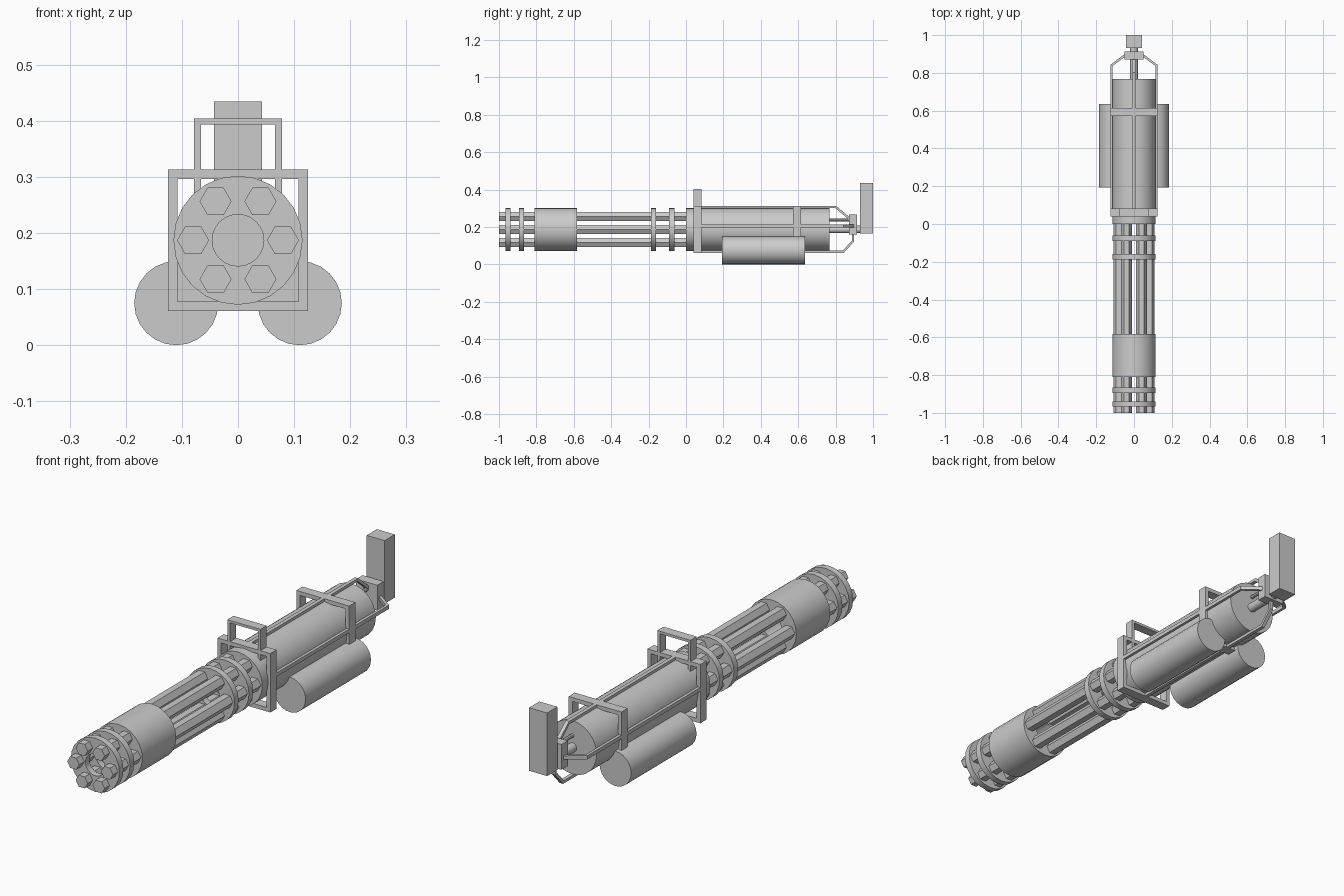
import bpy, bmesh, math
from mathutils import Vector

if "Cube" in bpy.data.objects:
    bpy.data.objects.remove(bpy.data.objects["Cube"])

ZC = 0.187   # height of the main axis
R = 0.115    # radius of body and barrel rings


def make(name, verts, faces, smooth=False):
    me = bpy.data.meshes.new(name)
    me.from_pydata(verts, [], faces)
    bm = bmesh.new()
    bm.from_mesh(me)
    bmesh.ops.recalc_face_normals(bm, faces=bm.faces)
    bm.to_mesh(me)
    bm.free()
    ob = bpy.data.objects.new(name, me)
    bpy.context.collection.objects.link(ob)
    if smooth:
        bpy.context.view_layer.objects.active = ob
        ob.select_set(True)
        bpy.ops.object.shade_smooth_by_angle(angle=math.radians(40))
        ob.select_set(False)
    return ob


def circle(x, z, r, y, n):
    return [(x + r * math.cos(2 * math.pi * i / n), y, z + r * math.sin(2 * math.pi * i / n))
            for i in range(n)]


def rod(name, x, z, r, y0, y1, n=24, smooth=True):
    quads = [(i, (i + 1) % n, n + (i + 1) % n, n + i) for i in range(n)]
    return make(name, circle(x, z, r, y0, n) + circle(x, z, r, y1, n),
                quads + [tuple(range(n)), tuple(range(n, 2 * n))], smooth)


def ring(name, r_out, r_in, y0, y1, n=24):
    loops = [(r_out, y0), (r_out, y1), (r_in, y1), (r_in, y0)]
    verts = [v for r, y in loops for v in circle(0, ZC, r, y, n)]
    faces = [(k * n + i, k * n + (i + 1) % n, (k + 1) % 4 * n + (i + 1) % n, (k + 1) % 4 * n + i)
             for k in range(4) for i in range(n)]
    return make(name, verts, faces, True)


def box(name, x0, x1, y0, y1, z0, z1):
    v = [(x, y, z) for x in (x0, x1) for y in (y0, y1) for z in (z0, z1)]
    f = [(0, 1, 3, 2), (4, 6, 7, 5), (0, 4, 5, 1), (2, 3, 7, 6), (0, 2, 6, 4), (1, 5, 7, 3)]
    return make(name, v, f)


def frame(name, hx, z0, z1, t, y0, y1):
    """Closed rectangular frame of bar thickness t."""
    outer = [(-hx, z0), (hx, z0), (hx, z1), (-hx, z1)]
    inner = [(-hx + t, z0 + t), (hx - t, z0 + t), (hx - t, z1 - t), (-hx + t, z1 - t)]
    verts = [(x, y, z) for y in (y0, y1) for x, z in outer + inner]
    faces = []
    for i in range(4):
        j = (i + 1) % 4
        faces += [(i, j, 4 + j, 4 + i), (8 + i, 8 + j, 12 + j, 12 + i),
                  (i, j, 8 + j, 8 + i), (4 + i, 4 + j, 12 + j, 12 + i)]
    return make(name, verts, faces)


def rail(name, path, place, w=0.016, t=0.012):
    """Flat bar along a path of (y, offset) points; place maps (y, offset, side) to 3D."""
    pts = [Vector(p) for p in path]
    verts = []
    for i, p in enumerate(pts):
        dirs = [(b - a).normalized() for a, b in zip(pts, pts[1:])]
        a, b = dirs[max(i - 1, 0)], dirs[min(i, len(dirs) - 1)]
        m = (a + b).normalized()
        n = Vector((-m.y, m.x)) * (t / 2 / m.dot(a))
        for q, s in ((p + n, -w / 2), (p + n, w / 2), (p - n, w / 2), (p - n, -w / 2)):
            verts.append(place(q.x, q.y, s))
    last = 4 * (len(pts) - 1)
    faces = [(0, 1, 2, 3), tuple(range(last, last + 4))]
    for k in range(0, last, 4):
        faces += [(k + i, k + (i + 1) % 4, k + 4 + (i + 1) % 4, k + 4 + i) for i in range(4)]
    return make(name, verts, faces)


# Six hexagonal barrels
for i in range(6):
    a = i * math.pi / 3
    rod("barrel", 0.08 * math.cos(a), ZC + 0.08 * math.sin(a), 0.0285, -1.0, 0.01, 6, False)

# Barrel clamps and thick sleeve
for y0, y1 in ((-0.966, -0.939), (-0.894, -0.866), (-0.188, -0.16), (-0.09, -0.062)):
    ring("barrel_clamp", R, 0.046, y0, y1)
ring("barrel_sleeve", R, 0.046, -0.811, -0.582)

# Main body
rod("front_plate", 0, ZC, R, 0.0, 0.045)
rod("body", 0, ZC, R, 0.043, 0.768)

# Square frames and the carry handle
frame("front_frame", 0.125, 0.061, 0.313, 0.017, 0.04, 0.082)
frame("rear_frame", 0.125, 0.061, 0.313, 0.017, 0.573, 0.615)
for s in (-1, 1):
    x = sorted((s * 0.066, s * 0.0785))
    box("handle_post", *x, 0.04, 0.082, 0.26, 0.404)
box("handle_bar", -0.066, 0.066, 0.04, 0.082, 0.393, 0.404)

# Rails running back to the rear block
rail("top_rail", [(0.05, 0.307), (0.80, 0.307), (0.88, 0.24)], lambda y, h, s: (s, y, h))
rail("bottom_rail", [(0.05, 0.067), (0.84, 0.067), (0.893, 0.125), (0.893, 0.17)],
     lambda y, h, s: (s, y, h))
for d in (-1, 1):
    rail("side_rail", [(0.05, 0.119), (0.84, 0.119), (0.895, 0.045)],
         lambda y, h, s: (d * h, y, 0.206 + s))

# Twin tanks under the body
for s in (-1, 1):
    rod("tank", s * 0.11, 0.075, 0.075, 0.193, 0.635)

# Rear block, its rods and the upright grip
rod("rear_shaft", 0, ZC, 0.02, 0.75, 0.94, 16)
rod("rear_thin_rod", 0, 0.238, 0.008, 0.75, 0.88, 8)
box("rear_block", -0.05, 0.05, 0.871, 0.914, 0.16, 0.268)
box("rear_grip", -0.0425, 0.0425, 0.931, 1.0, 0.164, 0.434)
